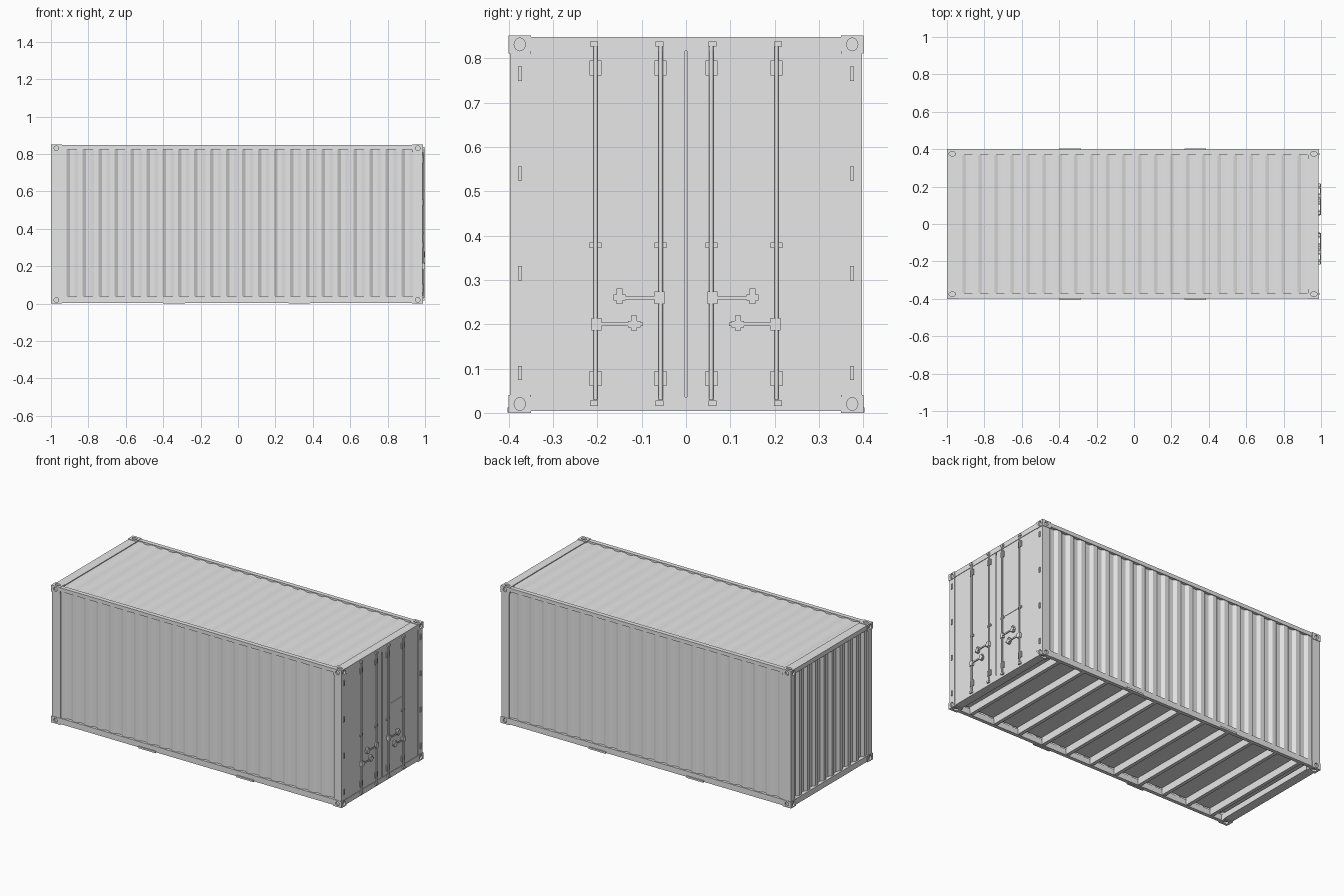
import bpy, bmesh, math
from mathutils import Matrix, Vector

cube = bpy.data.objects.get("Cube")
if cube:
    bpy.data.objects.remove(cube, do_unlink=True)

grey = bpy.data.materials.new("light_grey_steel")
grey.use_nodes = True
grey.diffuse_color = (0.8, 0.8, 0.8, 1)
grey.node_tree.nodes["Principled BSDF"].inputs["Base Color"].default_value = (0.8, 0.8, 0.8, 1)

LEFT, RIGHT, SIDE, TOP = -1.0, 0.99, 0.4, 0.851
MID = (LEFT + RIGHT) / 2
DOOR = 0.984


def finish(bm, name, location=(0, 0, 0)):
    mesh = bpy.data.meshes.new(name)
    bm.to_mesh(mesh)
    bm.free()
    mesh.materials.append(grey)
    obj = bpy.data.objects.new(name, mesh)
    obj.location = location
    bpy.context.collection.objects.link(obj)
    return obj


def add_box(bm, x, y, z):
    size = Matrix.Diagonal((x[1] - x[0], y[1] - y[0], z[1] - z[0], 1))
    centre = Vector((sum(x) / 2, sum(y) / 2, sum(z) / 2))
    bmesh.ops.create_cube(bm, size=1, matrix=Matrix.Translation(centre) @ size)


def boxes(name, spans, mirror=False):
    """One object from (x, y, z) ranges, repeated on -y when mirrored."""
    bm = bmesh.new()
    for x, y, z in spans:
        add_box(bm, x, y, z)
        if mirror:
            add_box(bm, x, (-y[1], -y[0]), z)
    return finish(bm, name)


def around(c, half):
    return (c - half, c + half)


def corrugated(name, start, end, waves, depth, place, across):
    """Trapezoid wave sheet; place(along, inset, across) gives a point."""
    pitch = (end - start) / waves
    profile = []
    for i in range(waves):
        for t, d in ((0, 0), (0.28, 0), (0.5, 1), (0.78, 1)):
            profile.append((start + (i + t) * pitch, d * depth))
    profile.append((end, 0))
    bm = bmesh.new()
    rows = [[bm.verts.new(place(a, d, c)) for a, d in profile] for c in across]
    for i in range(len(profile) - 1):
        bm.faces.new((rows[0][i], rows[0][i + 1], rows[1][i + 1], rows[1][i]))
    obj = finish(bm, name)
    # Point the sheet away from the middle of the box
    middle = Vector((0, 0, TOP / 2))
    if obj.data.polygons[0].normal.dot(obj.data.polygons[0].center - middle) < 0:
        obj.data.flip_normals()
    return obj


# Corner castings with an oval pocket on each outer face
bm = bmesh.new()
hx, hz = (RIGHT - LEFT) / 2, TOP / 2
add_box(bm, (hx - 0.059, hx), (SIDE - 0.05, SIDE), (hz - 0.04, hz))
castings = finish(bm, "corner_castings", (MID, 0, hz))
bm = bmesh.new()
c = Vector((hx - 0.029, SIDE - 0.025, hz - 0.02))
pockets = (
    (Vector((hx, c.y, c.z)), Matrix.Rotation(math.pi / 2, 4, "Y"), (0.0145, 0.0125)),
    (Vector((c.x, SIDE, c.z)), Matrix.Rotation(math.pi / 2, 4, "X"), (0.0125, 0.0125)),
    (Vector((c.x, c.y, hz)), Matrix.Identity(4), (0.018, 0.0115)),
)
for pos, rot, (a, b) in pockets:
    bmesh.ops.create_cone(bm, cap_ends=True, segments=16, radius1=1, radius2=1, depth=0.02,
                          matrix=Matrix.Translation(pos) @ rot @ Matrix.Diagonal((a, b, 1, 1)))
cutter = finish(bm, "casting_cutter", castings.location)
cutter.hide_render = True
cut = castings.modifiers.new("pockets", "BOOLEAN")
cut.object, cut.operation, cut.solver = cutter, "DIFFERENCE", "EXACT"
mirror = castings.modifiers.new("eight_corners", "MIRROR")
mirror.use_axis = (True, True, True)
bpy.context.view_layer.objects.active = castings
for mod in ("pockets", "eight_corners"):
    bpy.ops.object.modifier_apply(modifier=mod)
bpy.data.objects.remove(cutter, do_unlink=True)

# Frame
PX0, PX1 = -0.94, 0.935
WALL = (0.03, 0.83)
boxes("corner_posts", [
    ((LEFT + 0.003, PX0), (0.357, 0.397), (0.038, 0.813)),
    ((PX1, RIGHT - 0.003), (0.352, 0.397), (0.038, 0.813))], mirror=True)
boxes("side_rails", [
    ((PX0 - 0.002, PX1 + 0.002), (0.37, 0.397), (0.825, TOP - 0.003)),
    ((PX0 - 0.002, PX1 + 0.002), (0.375, 0.397), (0.004, 0.04))], mirror=True)
boxes("end_rails", [
    ((LEFT + 0.003, PX0), (-0.352, 0.352), (0.82, TOP - 0.003)),
    ((LEFT + 0.003, PX0), (-0.352, 0.352), (0.004, 0.04)),
    ((PX1, RIGHT - 0.003), (-0.352, 0.352), (0.816, TOP - 0.003)),
    ((PX1, RIGHT - 0.003), (-0.352, 0.352), (0.004, 0.036))])
boxes("fork_pocket_plates", [
    (around(x, 0.058), (0.39, 0.403), (0.001, 0.012)) for x in (-0.342, 0.328)], mirror=True)

# Corrugated walls and roof
for name, s in (("right_wall", -1), ("left_wall", 1)):
    corrugated(name, PX0, PX1, 22, 0.012, lambda a, d, c: (a, s * (0.392 - d), c), WALL)
corrugated("end_wall", -0.358, 0.358, 9, 0.014, lambda a, d, c: (LEFT + 0.012 + d, a, c), WALL)
corrugated("roof", PX0, PX1, 22, 0.007, lambda a, d, c: (a, c, 0.843 - d), (-0.372, 0.372))

# Floor and channel-shaped cross members
boxes("floor", [((-0.97, 0.96), (-0.38, 0.38), (0.05, 0.06))])
members = []
for i in range(11):
    x = -0.86 + i * 0.172
    members += [((x - 0.005, x), (-0.376, 0.376), (0.008, 0.05)),
                ((x - 0.022, x), (-0.376, 0.376), (0.006, 0.01))]
boxes("floor_cross_members", members)

# Doors with recessed panels
ROWS = ((0.06, 0.105), (0.187, 0.283), (0.35, 0.383),
        (0.442, 0.475), (0.543, 0.63), (0.707, 0.795))
for name, s in (("right_door", -1), ("left_door", 1)):
    ys = sorted(s * y for y in (0.002, 0.027, 0.338, 0.353))
    zs = [0.034] + [z for row in ROWS for z in row] + [0.816]
    bm = bmesh.new()
    grid = [[bm.verts.new((DOOR, y, z)) for y in ys] for z in zs]
    panels = []
    for j in range(len(zs) - 1):
        for i in range(3):
            face = bm.faces.new((grid[j][i], grid[j][i + 1], grid[j + 1][i + 1], grid[j + 1][i]))
            if i == 1 and j % 2 == 1:
                panels.append(face)
    bmesh.ops.inset_individual(bm, faces=panels, thickness=0.001, depth=-0.012)
    finish(bm, name)
boxes("door_seal", [((0.95, 0.968), (-0.355, 0.355), (0.03, 0.82))])
boxes("placard_plate", [((DOOR - 0.006, DOOR + 0.002), (0.081, 0.192), (0.38, 0.463))])

# Hinges
boxes("door_hinges", [((DOOR, RIGHT + 0.002), around(0.374, 0.0045), around(z, 0.016))
                      for z in (0.09, 0.315, 0.54, 0.765)], mirror=True)

# Locking bars
BARS = (0.057, 0.204)
bm = bmesh.new()
for y in BARS:
    for s in (-1, 1):
        bmesh.ops.create_cone(bm, cap_ends=True, segments=12, radius1=0.0048, radius2=0.0048,
                              depth=0.80, matrix=Matrix.Translation((0.9915, s * y, 0.43)))
bars = finish(bm, "locking_bars")
bpy.ops.object.select_all(action="DESELECT")
bars.select_set(True)
bpy.context.view_layer.objects.active = bars
bpy.ops.object.shade_smooth_by_angle(angle=math.radians(40))

# Bar guides and end cams
guides, cams = [], []
for y in BARS:
    for z, h in ((0.078, 0.017), (0.378, 0.006), (0.778, 0.017)):
        guides.append(((DOOR - 0.012, 0.991), around(y, 0.0135), around(z, h)))
    for z in (0.022, 0.832):
        cams.append(((0.984, 0.997), around(y + 0.003, 0.009), around(z, 0.006)))
boxes("bar_guides", guides, mirror=True)
boxes("bar_cams", cams, mirror=True)

# Handles: hub on the bar, lever, catch and its grip
handles = []
for hub, tip, catch, z in ((0.06, 0.165, 0.15, 0.26), (0.202, 0.097, 0.117, 0.2)):
    lever = (min(hub, tip), max(hub, tip))
    handles += [((0.985, 0.999), around(hub, 0.011), around(z, 0.014)),
                ((0.994, 0.999), lever, around(z, 0.004)),
                ((0.984, 1.0), around(catch, 0.007), around(z + 0.003, 0.017)),
                ((0.986, 1.0), around(catch, 0.014), around(z, 0.007))]
boxes("door_handles", handles, mirror=True)
